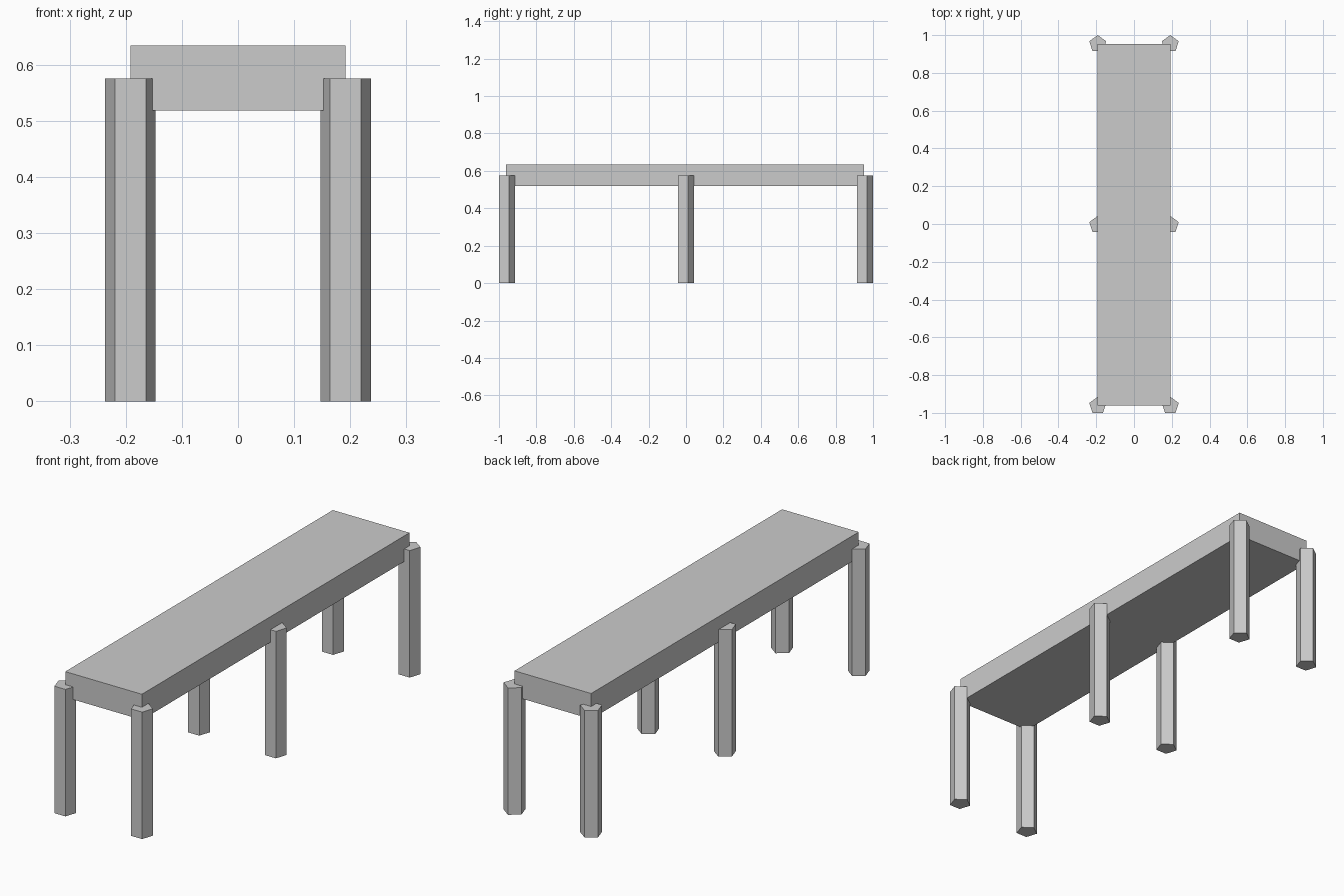
import bpy
from math import pi

if "Cube" in bpy.data.objects:
    bpy.data.objects.remove(bpy.data.objects["Cube"])

SEAT_W, SEAT_L = 0.384, 1.915
SEAT_BOTTOM, SEAT_TOP = 0.518, 0.634
LEG_R, LEG_H = 0.047, 0.575
Y_MID = -0.0045  # pentagon centres sit slightly forward of the overall middle

# Seat slab
bpy.ops.mesh.primitive_cube_add(size=1, location=(0, Y_MID, (SEAT_BOTTOM + SEAT_TOP) / 2))
seat = bpy.context.object
seat.name = "seat"
seat.scale = (SEAT_W, SEAT_L, SEAT_TOP - SEAT_BOTTOM)
bpy.ops.object.transform_apply(location=False, rotation=False, scale=True)


# Five-sided leg with one corner pointing to the back
def add_leg(name, x, y):
    bpy.ops.mesh.primitive_cylinder_add(vertices=5, radius=LEG_R, depth=LEG_H,
                                        location=(x, y, LEG_H / 2))
    leg = bpy.context.object
    leg.name = name
    # Blender's first cylinder vertex lies on +y, so no rotation is needed


# Three pairs of legs centred on the seat edges
for row, k in (("front", -1), ("middle", 0), ("back", 1)):
    for side, s in (("left", -1), ("right", 1)):
        add_leg(f"{row}_{side}_leg", s * SEAT_W / 2, Y_MID + k * SEAT_L / 2)
